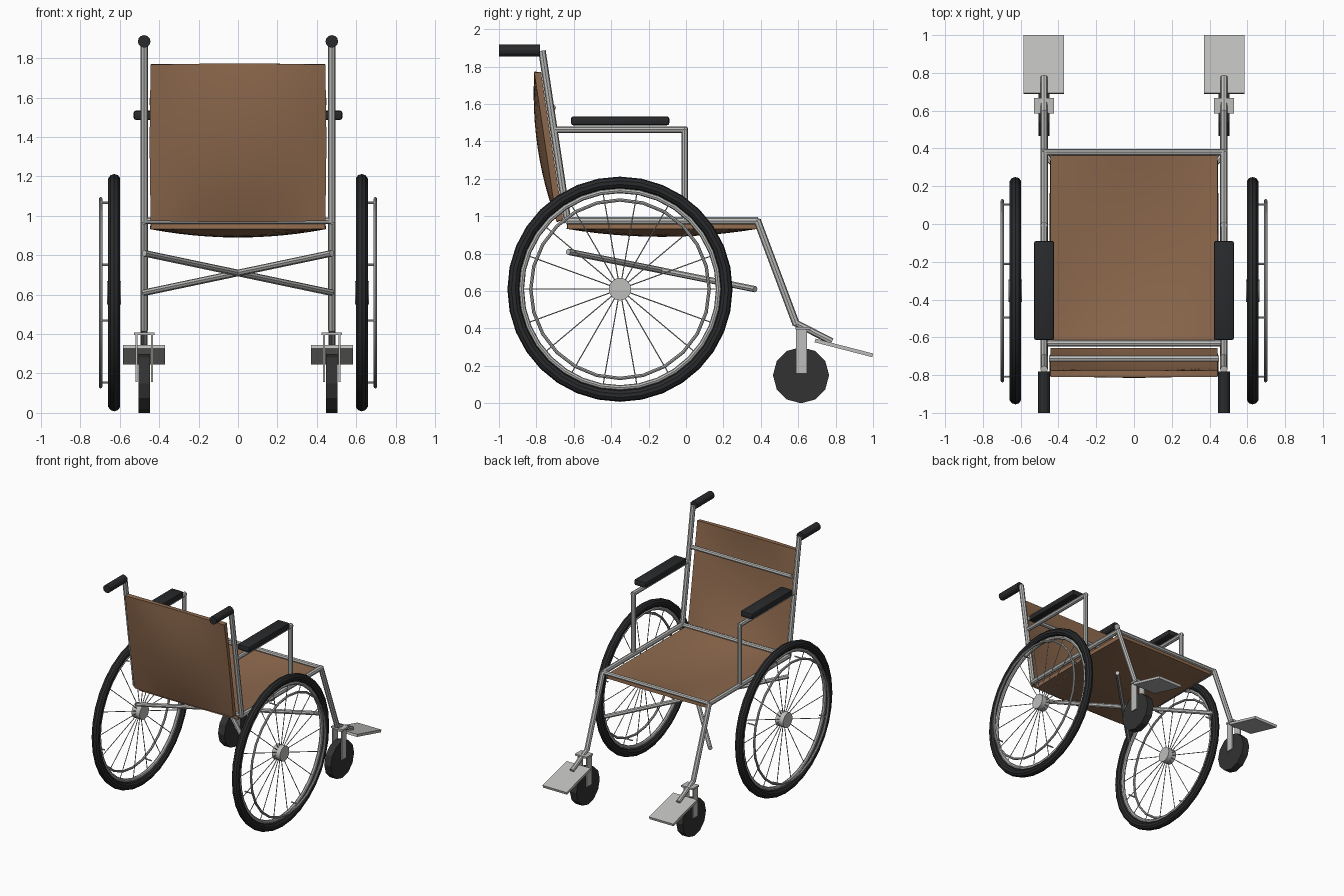
import bpy, math
from mathutils import Vector

if "Cube" in bpy.data.objects:
    bpy.data.objects.remove(bpy.data.objects["Cube"])


def material(name, rgb):
    m = bpy.data.materials.new(name)
    m.diffuse_color = (*rgb, 1)
    m.use_nodes = True
    m.node_tree.nodes["Principled BSDF"].inputs["Base Color"].default_value = m.diffuse_color
    return m


STEEL = material("bright_steel", (0.51, 0.51, 0.50))
LEATHER = material("brown_leather", (0.27, 0.142, 0.075))
RUBBER = material("black_rubber", (0.022, 0.023, 0.025))
CASTER = material("caster_rubber", (0.032, 0.032, 0.032))


def finish(name, mat):
    ob = bpy.context.object
    ob.name = name
    ob.data.materials.append(mat)
    for mod in list(ob.modifiers):
        bpy.ops.object.modifier_apply(modifier=mod.name)
    bpy.ops.object.shade_smooth_by_angle(angle=math.radians(25))
    return ob


def tube(name, a, b, r, mat=STEEL, sides=8):
    a, b = Vector(a), Vector(b)
    d = b - a
    bpy.ops.mesh.primitive_cylinder_add(
        vertices=sides, radius=r, depth=d.length, location=(a + b) / 2,
        rotation=d.to_track_quat('Z', 'Y').to_euler())
    return finish(name, mat)


def box(name, loc, size, mat, tilt=0, bevel=0):
    bpy.ops.mesh.primitive_cube_add(size=1, location=loc, rotation=(tilt, 0, 0))
    ob = bpy.context.object
    ob.scale = size
    bpy.ops.object.transform_apply(location=False, rotation=False, scale=True)
    if bevel:
        mod = ob.modifiers.new("round", 'BEVEL')
        mod.width, mod.segments = bevel, 2
    return finish(name, mat)


def ring(name, loc, major, minor, mat, segs, sides=8):
    bpy.ops.mesh.primitive_torus_add(
        location=loc, rotation=(0, math.pi / 2, 0), major_radius=major,
        minor_radius=minor, major_segments=segs, minor_segments=sides)
    return finish(name, mat)


def sling(name, loc, length, tilt):
    """Leather panel that sags toward its local -z."""
    bpy.ops.mesh.primitive_grid_add(x_subdivisions=12, y_subdivisions=12, size=2,
                                    location=loc, rotation=(tilt, 0, 0))
    ob = bpy.context.object
    for v in ob.data.vertices:
        x, y = v.co.x, v.co.y
        v.co = (x * 0.442, y * length / 2, -0.042 * (1 - x * x) * (1 - y * y))
    mod = ob.modifiers.new("thickness", 'SOLIDIFY')
    mod.thickness, mod.offset = 0.036, -1
    return finish(name, LEATHER)


# Upholstery
sling("seat", (0, -0.128, 0.968), 1.01, 0)
sling("backrest", (0, -0.716, 1.376), 0.8, math.radians(-81.5))

# Cross rails between the two sides
X = 0.476
tube("front_cross_rail", (-X, 0.38, 0.975), (X, 0.38, 0.975), 0.017)
tube("rear_cross_rail", (-X, -0.632, 0.975), (X, -0.632, 0.975), 0.017)
tube("back_cross_rail", (-0.45, -0.712, 1.58), (0.45, -0.712, 1.58), 0.017)

for s, side in ((-1, "left"), (1, "right")):
    x = s * X

    def n(part):
        return side + "_" + part

    # Frame
    tube(n("cross_brace"), (-x, -0.63, 0.81), (x, 0.37, 0.61), 0.017)
    tube(n("back_post"), (x, -0.632, 0.965), (x, -0.77, 1.885), 0.02)
    tube(n("seat_rail"), (x, -0.64, 0.975), (x, 0.385, 0.975), 0.02)
    tube(n("front_post"), (x, 0.38, 0.98), (x, 0.59, 0.42), 0.02)
    tube(n("push_grip"), (x, -1.0, 1.885), (x, -0.78, 1.885), 0.032, RUBBER, 12)

    # Armrest
    tube(n("arm_rail"), (x, -0.70, 1.463), (x, 0.005, 1.463), 0.018)
    tube(n("arm_post"), (x, -0.007, 0.975), (x, -0.007, 1.475), 0.018)
    box(n("arm_pad"), (x, -0.352, 1.51), (0.107, 0.525, 0.048), RUBBER, bevel=0.012)

    # Footrest
    tube(n("foot_tube"), (x, 0.585, 0.43), (x, 0.78, 0.33), 0.018)
    box(n("foot_plate"), (s * 0.477, 0.844, 0.296), (0.215, 0.318, 0.02), STEEL,
        tilt=math.radians(-14.5))

    # Caster
    box(n("fork_crown"), (x, 0.626, 0.402), (0.105, 0.08, 0.014), STEEL)
    for k in (-1, 1):
        box(n("fork_arm"), (x + k * 0.039, 0.617, 0.283), (0.01, 0.06, 0.25), STEEL)
    tube(n("caster_wheel"), (x - 0.029, 0.615, 0.15), (x + 0.029, 0.615, 0.15), 0.15, CASTER, 12)

    # Drive wheel
    wx, cy, cz = s * 0.628, -0.353, 0.61

    def polar(px, r, a):
        return (px, cy + r * math.cos(a), cz + r * math.sin(a))

    ring(n("tire"), (wx, cy, cz), 0.57, 0.032, RUBBER, 32, 10)
    ring(n("rim"), (wx, cy, cz), 0.527, 0.014, STEEL, 32)
    ring(n("hand_rim"), (s * 0.697, cy, cz), 0.477, 0.009, STEEL, 24)
    tube(n("hub"), (s * 0.593, cy, cz), (s * 0.665, cy, cz), 0.06, STEEL, 16)
    for i in range(18):
        a = math.radians(20 * i)
        tube(n("spoke"), polar(wx, 0.04, a), polar(wx, 0.525, a), 0.003, STEEL, 6)
    for i in range(4):
        a = 0.3 + i * math.pi / 2
        tube(n("hand_rim_pin"), polar(wx, 0.477, a), polar(s * 0.697, 0.477, a), 0.006, STEEL, 6)
